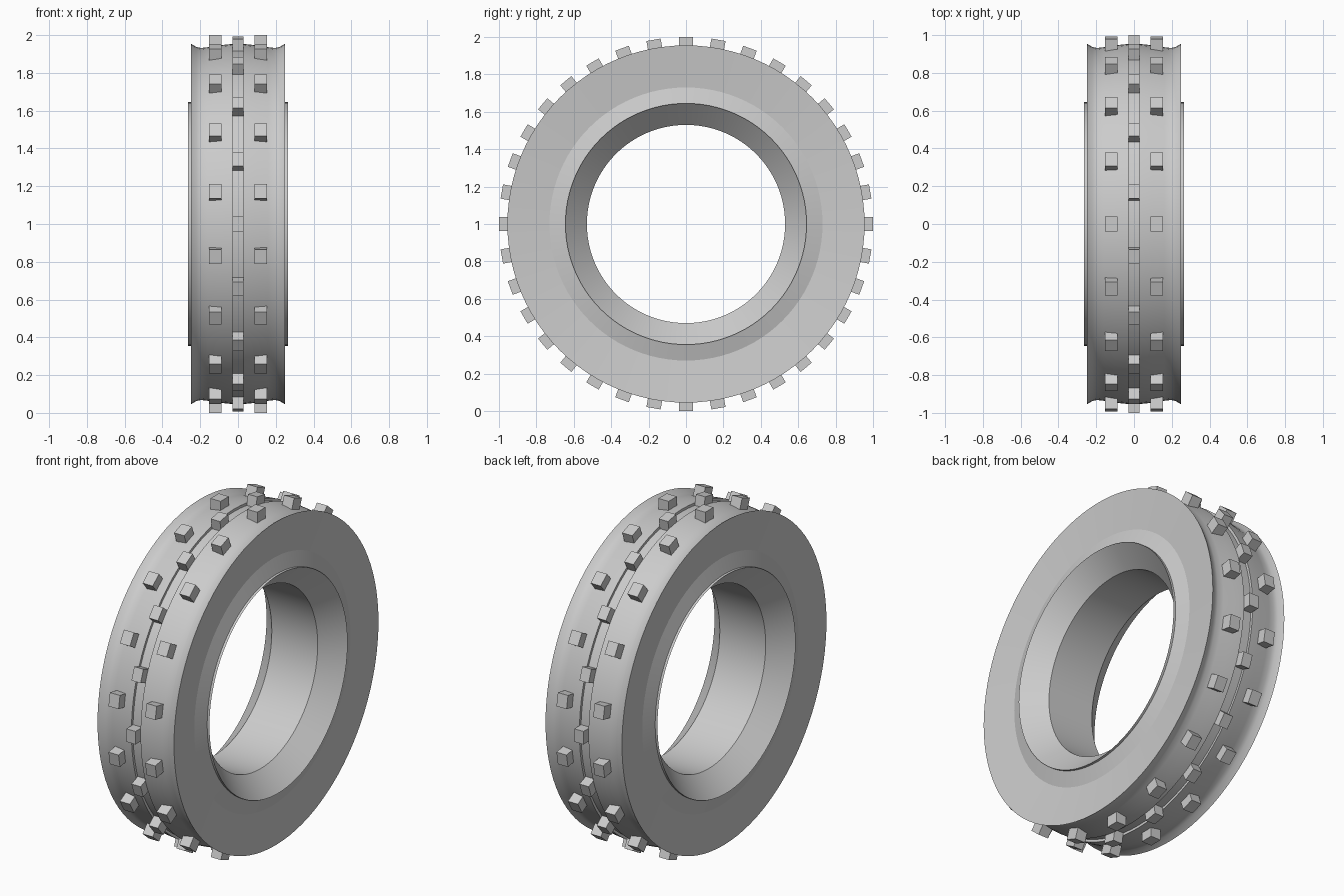
import bpy
import bmesh
from math import cos, sin, pi, radians
from mathutils import Matrix

cube = bpy.data.objects.get("Cube")
if cube:
    bpy.data.objects.remove(cube, do_unlink=True)

SEGMENTS = 96
AXLE_HEIGHT = 1.0

rubber = bpy.data.materials.new("plain_grey")
rubber.use_nodes = True
GREY = (0.6, 0.6, 0.6, 1)
rubber.diffuse_color = GREY
rubber.node_tree.nodes["Principled BSDF"].inputs["Base Color"].default_value = GREY


def finish(bm, name):
    """Turn a bmesh into an object standing on the ground."""
    bmesh.ops.recalc_face_normals(bm, faces=bm.faces[:])
    mesh = bpy.data.meshes.new(name)
    bm.to_mesh(mesh)
    bm.free()
    mesh.materials.append(rubber)
    obj = bpy.data.objects.new(name, mesh)
    obj.location.z = AXLE_HEIGHT
    bpy.context.collection.objects.link(obj)
    return obj


def revolve(name, half_profile):
    """Mirror an (x, radius) half profile and lathe the closed loop about x."""
    profile = half_profile + [(-x, r) for x, r in reversed(half_profile)]
    bm = bmesh.new()
    rings = []
    for i in range(SEGMENTS):
        a = 2 * pi * i / SEGMENTS
        rings.append([bm.verts.new((x, r * cos(a), r * sin(a))) for x, r in profile])
    n = len(profile)
    for i in range(SEGMENTS):
        here, after = rings[i], rings[(i + 1) % SEGMENTS]
        for j in range(n):
            k = (j + 1) % n
            bm.faces.new((here[j], here[k], after[k], after[j]))
    obj = finish(bm, name)
    bpy.ops.object.select_all(action='DESELECT')
    obj.select_set(True)
    bpy.context.view_layer.objects.active = obj
    bpy.ops.object.shade_smooth_by_angle(angle=radians(20))
    return obj


def lug_row(name, x, first_angle, width, base):
    """Ring of blocks standing out from the tread."""
    bm = bmesh.new()
    top = 1.0
    for i in range(18):
        turn = Matrix.Rotation(radians(first_angle + 20 * i), 4, 'X')
        place = Matrix.Translation((x, (base + top) / 2, 0))
        size = Matrix.Diagonal((width, top - base, 0.077, 1))
        bmesh.ops.create_cube(bm, size=1, matrix=turn @ place @ size)
    return finish(bm, name)


# Tyre: central groove, hollowed tread, flared shoulder, dished sidewall, bead
revolve("tyre", [
    (0.03, 0.938), (0.03, 0.953), (0.10, 0.946), (0.16, 0.936), (0.195, 0.932),
    (0.22, 0.937), (0.25, 0.955), (0.225, 0.73), (0.25, 0.645),
])

# Rim: short lip, funnel, then the straight bore
revolve("rim", [(0.265, 0.645), (0.15, 0.53)])

# Tread blocks: a centre row staggered against two side rows
lug_row("centre_lugs", 0, 0, 0.06, 0.92)
for side, label in ((1, "left"), (-1, "right")):
    lug_row(label + "_lugs", side * 0.12, 10, 0.066, 0.92)
